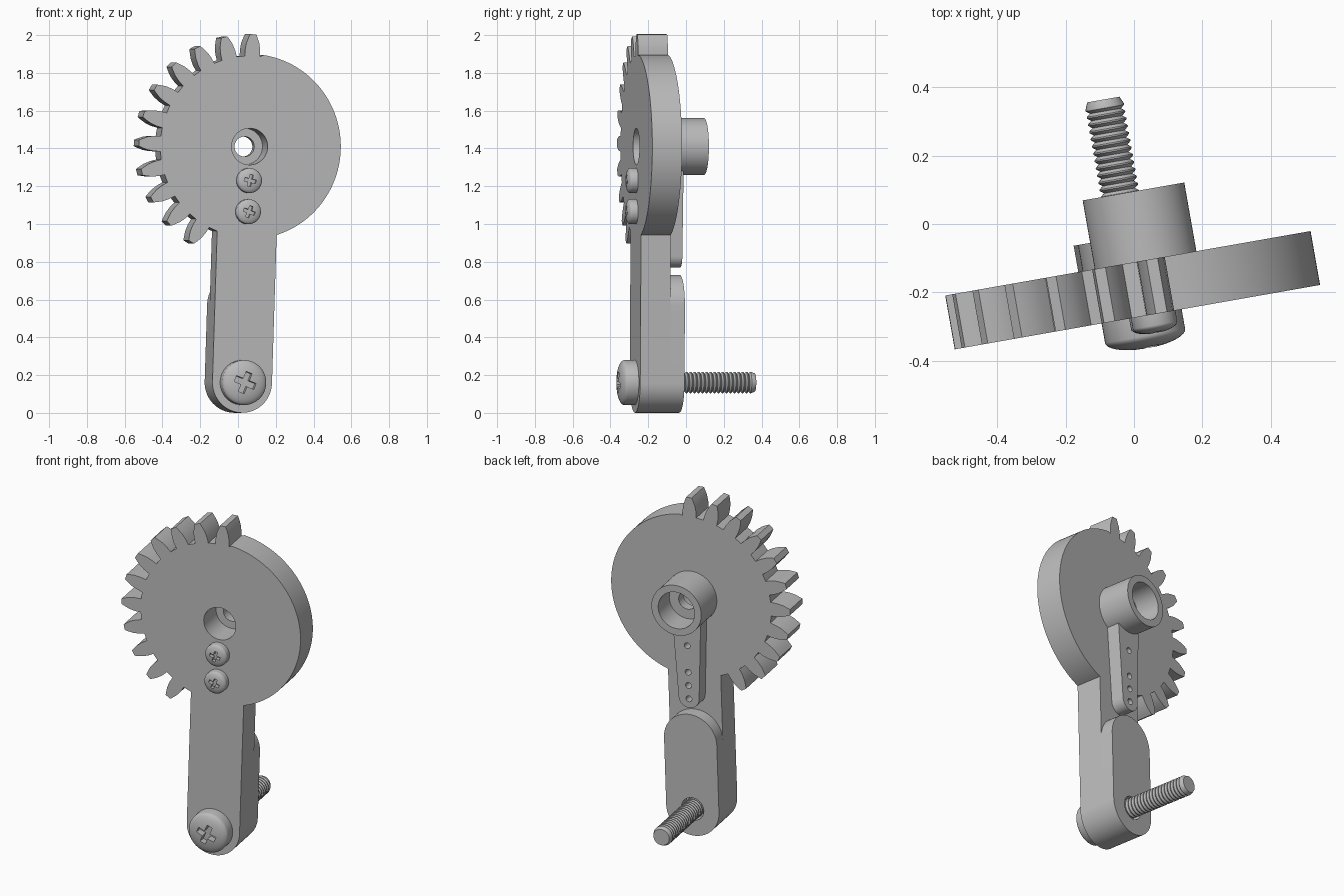
import bpy, bmesh, math
from mathutils import Matrix, Vector

if "Cube" in bpy.data.objects:
    bpy.data.objects.remove(bpy.data.objects["Cube"])

GREY = (0.5, 0.5, 0.5, 1)
grey = bpy.data.materials.new("grey metal")
grey.use_nodes = True
grey.diffuse_color = GREY
grey.node_tree.nodes["Principled BSDF"].inputs["Base Color"].default_value = GREY

# Parts are modelled around the gear axis (local y), arm pointing down
PLACE = (Matrix.Rotation(math.radians(10), 4, 'Z') @ Matrix.Translation((0.015, 0, 1.41))
         @ Matrix.Rotation(math.radians(1.83), 4, 'Y'))
FRONT, BACK, PAD_BACK = -0.27, -0.11, -0.032
DISC, ROOT, TIP = 0.49, 0.48, 0.595
ARM_R, ARM_LEN = 0.16, 1.25


def finish(name, bm):
    bmesh.ops.recalc_face_normals(bm, faces=bm.faces)
    mesh = bpy.data.meshes.new(name)
    bm.to_mesh(mesh)
    bm.free()
    mesh.materials.append(grey)
    ob = bpy.data.objects.new(name, mesh)
    bpy.context.collection.objects.link(ob)
    ob.matrix_world = PLACE
    return ob


def prism(name, outline, y0, y1):
    """Extrude an (x, z) outline from y0 to y1."""
    bm = bmesh.new()
    face = bm.faces.new([bm.verts.new((x, y0, z)) for x, z in outline])
    ext = bmesh.ops.extrude_face_region(bm, geom=[face])
    verts = [v for v in ext["geom"] if isinstance(v, bmesh.types.BMVert)]
    bmesh.ops.translate(bm, verts=verts, vec=(0, y1 - y0, 0))
    return finish(name, bm)


def lathe(name, profile, z=0.0, steps=48, closed=False):
    """Spin a (radius, y) profile about the y axis at height z."""
    bm = bmesh.new()
    vs = [bm.verts.new((r, y, 0)) for r, y in profile]
    pairs = list(zip(vs, vs[1:])) + ([(vs[-1], vs[0])] if closed else [])
    edges = [bm.edges.new(p) for p in pairs]
    bmesh.ops.spin(bm, geom=vs + edges, cent=(0, 0, 0), axis=(0, 1, 0),
                   angle=math.tau, steps=steps)
    bmesh.ops.remove_doubles(bm, verts=bm.verts, dist=1e-5)
    bmesh.ops.translate(bm, verts=bm.verts, vec=(0, 0, z))
    return finish(name, bm)


def rod(r, y0, y1, z, steps=32):
    return lathe("cutter", [(0, y0), (r, y0), (r, y1), (0, y1)], z, steps)


def cut(ob, cutter):
    mod = ob.modifiers.new("cut", 'BOOLEAN')
    mod.operation, mod.solver, mod.object = 'DIFFERENCE', 'EXACT', cutter
    bpy.context.view_layer.update()
    bpy.context.view_layer.objects.active = ob
    bpy.ops.object.modifier_apply(modifier=mod.name)
    bpy.data.objects.remove(cutter)


def arc(r, a0, a1, n, z=0.0):
    angles = [math.radians(a0 + (a1 - a0) * i / n) for i in range(n + 1)]
    return [(r * math.cos(a), z + r * math.sin(a)) for a in angles]


def polar(r, deg):
    return (r * math.cos(math.radians(deg)), r * math.sin(math.radians(deg)))


# Gear sector and arm share one outline
side = math.degrees(math.asin(ARM_R / DISC))
outline = arc(DISC, 270 + side, 443, 72)
tooth = [(ROOT, 4.9), (0.515, 4.5), (0.55, 3.6), (0.58, 2.3), (TIP, 1.6)]
for i in range(11):
    mid = 90 + 15 * i
    outline += [polar(r, mid - w) for r, w in tooth]
    outline += [polar(r, mid + w) for r, w in reversed(tooth)]
    outline.append(polar(ROOT, mid + 7.5))
outline.append(polar(ROOT, 270 - math.degrees(math.asin(ARM_R / ROOT))))
outline += arc(ARM_R, 180, 360, 32, -ARM_LEN)
body = prism("gear_arm", outline, FRONT, BACK)
cut(body, rod(0.097, FRONT - 0.1, BACK + 0.1, 0, 48))

# Raised pad behind the lower arm, with clearance around the bolt
pad_outline = arc(ARM_R, 0, 180, 32, -0.84) + arc(ARM_R, 180, 360, 32, -ARM_LEN)
pad = prism("arm_pad", pad_outline, BACK, PAD_BACK)
cut(pad, rod(0.068, -0.09, 0.1, -ARM_LEN))

# Hub with stepped bore
lathe("hub", [(0.151, BACK), (0.151, 0.094), (0.11, 0.094), (0.11, -0.05),
              (0.053, -0.05), (0.053, BACK)], closed=True, steps=64)

# Tapered lever below the hub with a row of small holes
lever = prism("lever", [(0.085, -0.128), (-0.085, -0.128)]
              + arc(0.062, 180, 360, 20, -0.578), BACK, -0.03)
for z in (-0.265, -0.425, -0.505, -0.585):
    cut(lever, rod(0.018, BACK + 0.01, 0.05, z, 16))


# Domed screw heads with a cross recess
def screw_head(name, r, edge, top, z, turn):
    rise = edge - top
    dome = [(r * math.sin(math.radians(a)), edge - rise * math.cos(math.radians(a)))
            for a in range(0, 91, 10)]
    head = lathe(name, dome + [(r, FRONT + 0.005), (0, FRONT + 0.005)], z)
    for angle in (turn, turn + 90):
        bm = bmesh.new()
        bmesh.ops.create_cube(bm, size=1)
        bmesh.ops.scale(bm, vec=(r * 0.95, 0.08, r * 0.28), verts=bm.verts)
        bmesh.ops.rotate(bm, verts=bm.verts,
                         matrix=Matrix.Rotation(math.radians(angle), 3, 'Y'))
        bmesh.ops.translate(bm, verts=bm.verts, vec=(0, top - 0.04 + r * 0.4, z))
        cut(head, finish("cutter", bm))


screw_head("upper_screw", 0.066, -0.302, -0.325, -0.18, 12)
screw_head("lower_screw", 0.066, -0.302, -0.325, -0.345, 20)
screw_head("bolt_head", 0.119, -0.328, -0.365, -ARM_LEN, 20)

# Threaded bolt shank
shank = [(0, -0.095), (0.046, -0.095)]
pitch = 0.0215
for i in range(21):
    y = -0.09 + i * pitch
    shank += [(0.046, y), (0.057, y + pitch * 0.4), (0.057, y + pitch * 0.6)]
shank += [(0.048, 0.374), (0, 0.374)]
lathe("bolt_shank", shank, -ARM_LEN, 32)

# Smooth round surfaces, keep edges sharp
for ob in bpy.context.scene.objects:
    ob.select_set(ob.type == 'MESH' and grey.name in ob.data.materials)
bpy.context.view_layer.objects.active = body
bpy.ops.object.shade_smooth_by_angle(angle=math.radians(30))
